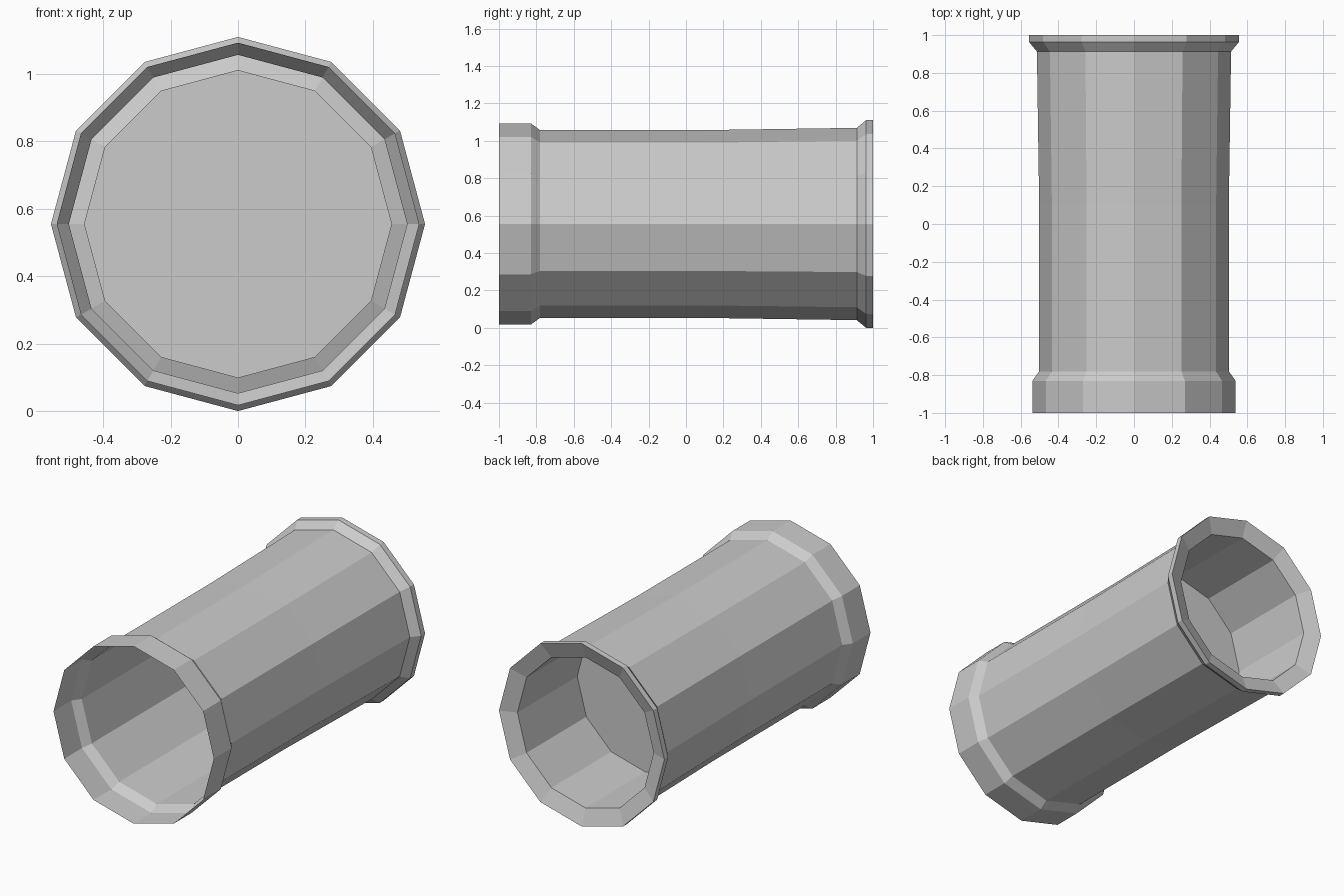
import bpy
import bmesh
from math import sin, cos, pi

if "Cube" in bpy.data.objects:
    bpy.data.objects.remove(bpy.data.objects["Cube"])

SIDES = 12
CENTRE_Z = 0.555

# Profile of the single-skin pipe as (y, radius), from the open front socket
# along the barrel, over the rear flange and into the recessed rear cup
profile = [
    (-1.0, 0.538), (-0.83, 0.538),       # front socket
    (-0.78, 0.502), (0.1, 0.502),        # straight barrel
    (0.913, 0.514),                      # slight flare
    (0.963, 0.555), (1.0, 0.555),        # rear flange
    (0.963, 0.457), (0.39, 0.457),       # rim bevel and recessed bore
]


def ring(bm, y, r):
    return [bm.verts.new((r * sin(2 * pi * i / SIDES), y,
                          CENTRE_Z + r * cos(2 * pi * i / SIDES)))
            for i in range(SIDES)]


bm = bmesh.new()
rings = [ring(bm, y, r) for y, r in profile]
for a, b in zip(rings, rings[1:]):
    for i in range(SIDES):
        j = (i + 1) % SIDES
        bm.faces.new((a[i], b[i], b[j], a[j]))

# Blocking disc inside the pipe
bm.faces.new(rings[-1])

# Consistent winding, barrel facing outward
bmesh.ops.recalc_face_normals(bm, faces=bm.faces[:])
bm.faces.ensure_lookup_table()
barrel = bm.faces[2 * SIDES]
mid = barrel.calc_center_median()
if barrel.normal.x * mid.x + barrel.normal.z * (mid.z - CENTRE_Z) < 0:
    bmesh.ops.reverse_faces(bm, faces=bm.faces[:])

mesh = bpy.data.meshes.new("pipe_section")
bm.to_mesh(mesh)
bm.free()
bpy.context.collection.objects.link(bpy.data.objects.new("pipe_section", mesh))
